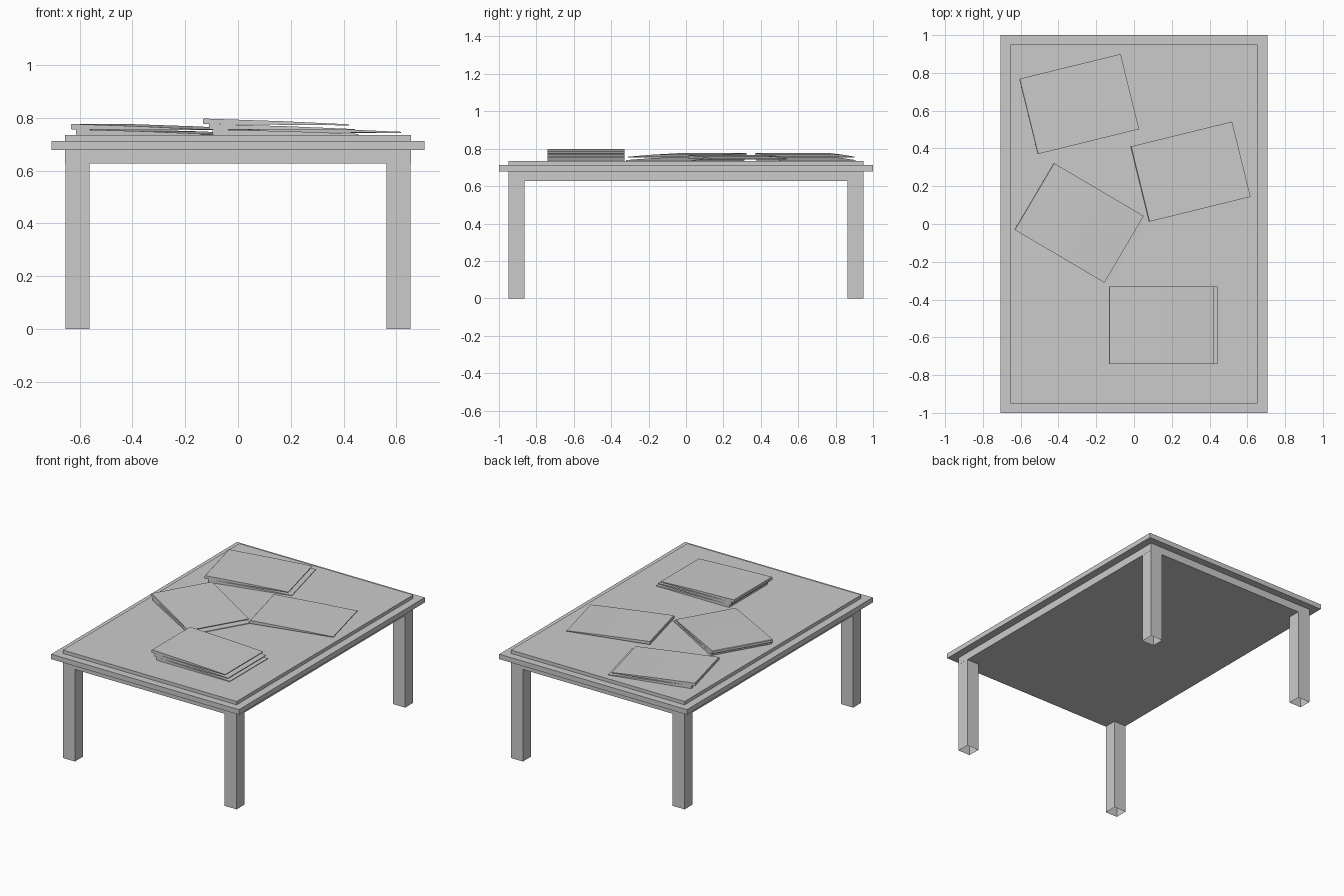
import bpy, bmesh
from math import radians, cos, sin

if "Cube" in bpy.data.objects:
    bpy.data.objects.remove(bpy.data.objects["Cube"])


def make_object(name, bm):
    bmesh.ops.recalc_face_normals(bm, faces=bm.faces[:])
    mesh = bpy.data.meshes.new(name)
    bm.to_mesh(mesh)
    bm.free()
    obj = bpy.data.objects.new(name, mesh)
    bpy.context.collection.objects.link(obj)
    return obj


# Tabletop: rectangular rings stacked into apron, overhanging rim and raised panel
def tabletop(levels):
    bm = bmesh.new()
    rings = []
    for hx, hy, z in levels:
        rings.append([bm.verts.new((sx * hx, sy * hy, z))
                      for sx, sy in ((-1, -1), (1, -1), (1, 1), (-1, 1))])
    for low, high in zip(rings, rings[1:]):
        for i in range(4):
            j = (i + 1) % 4
            bm.faces.new((low[i], low[j], high[j], high[i]))
    bm.faces.new(rings[0])
    bm.faces.new(rings[-1])
    return make_object("tabletop", bm)


tabletop([(0.655, 0.95, 0.627), (0.655, 0.95, 0.678),
          (0.707, 1.0, 0.678), (0.707, 1.0, 0.712),
          (0.655, 0.95, 0.712), (0.655, 0.95, 0.735)])


# Square legs, hollow at the foot
def leg(name, sx, sy):
    bm = bmesh.new()
    bmesh.ops.create_cube(bm, size=1)
    caps = [f for f in bm.faces if abs(f.normal.z) > 0.9]
    bmesh.ops.delete(bm, geom=caps, context='FACES_ONLY')
    for v in bm.verts:
        v.co.x = sx * 0.609 + v.co.x * 0.091
        v.co.y = sy * 0.907 + v.co.y * 0.086
        v.co.z = 0.627 * (v.co.z + 0.5)
    make_object(name, bm)


for sx, side in ((-1, "left"), (1, "right")):
    for sy, end in ((-1, "front"), (1, "back")):
        leg(f"{end}_{side}_leg", sx, sy)


# Magazines: thin wedges, thick at the spine, origin at the spine's lower corner
LENGTH, WIDTH = 0.553, 0.41
PROFILE = [(0.003, 0), (LENGTH, 0), (LENGTH, 0.004), (0.3, 0.0135),
           (0.003, 0.021), (0, 0.0185), (0, 0.0025)]


def magazine(name, x, y, z, angle, tilt):
    bm = bmesh.new()
    near = [bm.verts.new((px, 0, pz)) for px, pz in PROFILE]
    face = bm.faces.new(near)
    out = bmesh.ops.extrude_face_region(bm, geom=[face])
    verts = [g for g in out["geom"] if isinstance(g, bmesh.types.BMVert)]
    bmesh.ops.translate(bm, verts=verts, vec=(0, WIDTH, 0))
    obj = make_object(name, bm)
    obj.location = (x, y, z)
    obj.rotation_euler = (0, radians(tilt), radians(angle))


def stack(name, x, y, angle, shifts, base=0.7352, tilt=0.0):
    a = radians(angle)
    for i, s in enumerate(shifts):
        magazine(f"{name}_{i + 1}", x + s * cos(a), y + s * sin(a),
                 base + 0.0205 * i, angle, tilt + 0.25 * i)


stack("front_magazine", -0.132, -0.74, 0, (0.035, 0.022, 0))
stack("left_magazine", -0.633, -0.03, -30.5, (0.022, 0))
stack("back_magazine", -0.51, 0.37, 13.8, (0.024, 0))
stack("right_magazine", 0.08, 0.012, 13.8, (0,), base=0.745, tilt=0.2)
